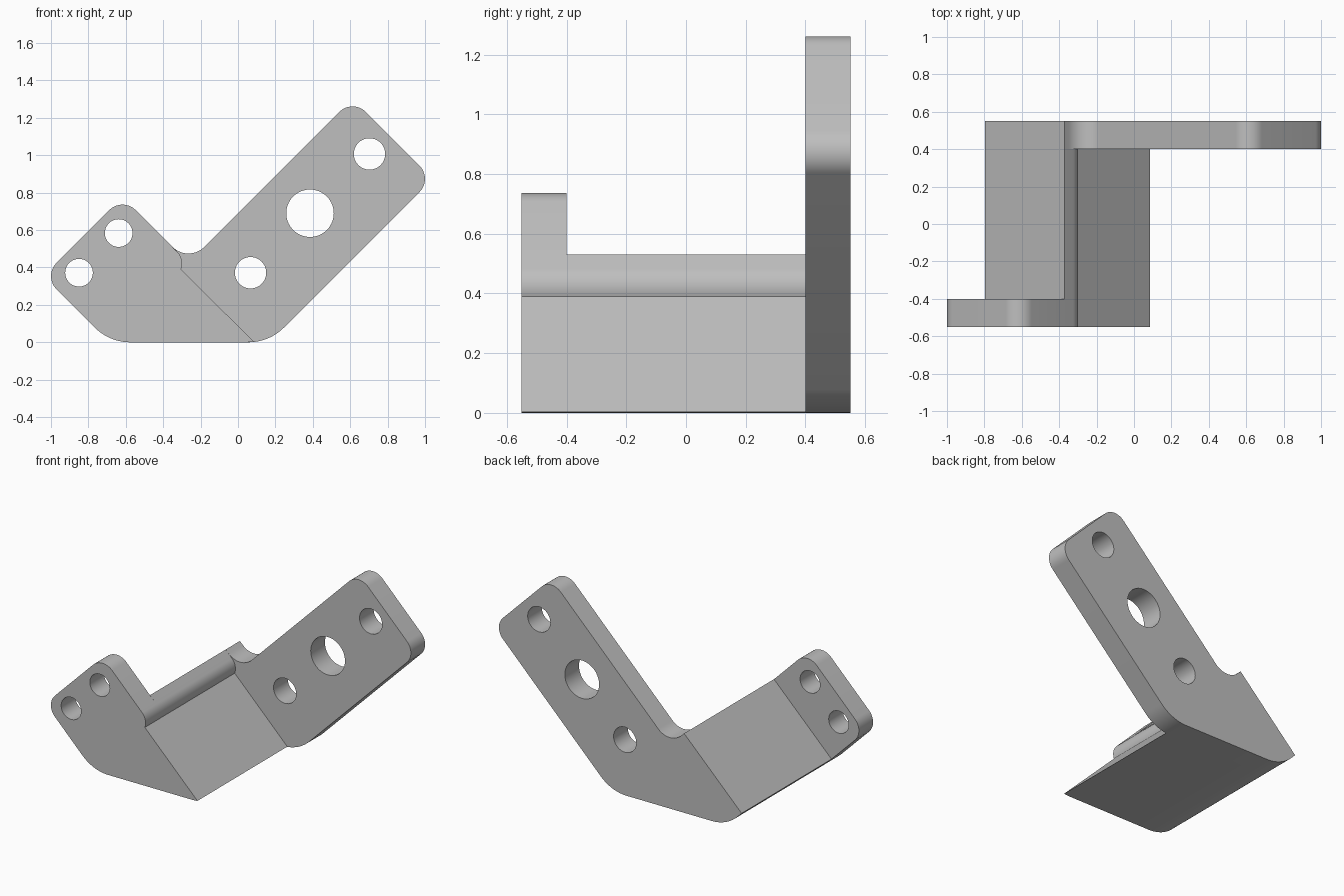
import bpy
import bmesh
from math import cos, sin, tan, pi, radians
from mathutils import Vector

cube = bpy.data.objects.get("Cube")
if cube:
    bpy.data.objects.remove(cube, do_unlink=True)

metal = bpy.data.materials.new("satin grey")
metal.use_nodes = True
grey = (0.52, 0.52, 0.52, 1)
metal.diffuse_color = grey
metal.node_tree.nodes["Principled BSDF"].inputs["Base Color"].default_value = grey


def circle(x, z, r, start=0, end=360, n=40):
    """Points on an arc; a full turn leaves out the repeated end point."""
    count = n if end - start == 360 else n + 1
    angles = [radians(start + (end - start) * i / n) for i in range(count)]
    return [Vector((x + r * cos(a), z + r * sin(a))) for a in angles]


def rounded(corners, n=14):
    """Outline from (x, z, radius) corners, each filleted with an arc."""
    points = []
    for i, (x, z, r) in enumerate(corners):
        p = Vector((x, z))
        if not r:
            points.append(p)
            continue
        to_prev = (Vector(corners[i - 1][:2]) - p).normalized()
        to_next = (Vector(corners[(i + 1) % len(corners)][:2]) - p).normalized()
        half = to_prev.angle(to_next) / 2
        centre = p + (to_prev + to_next).normalized() * r / sin(half)
        a = p + to_prev * r / tan(half) - centre
        b = p + to_next * r / tan(half) - centre
        sweep = pi - 2 * half
        for k in range(n + 1):
            t = k / n
            points.append(centre + (a * sin((1 - t) * sweep) + b * sin(t * sweep)) / sin(sweep))
    return points


def plate(name, outline, y0, y1, holes=()):
    """Fill an outline with holes and extrude it from y0 to y1."""
    bm = bmesh.new()
    edges = []
    for loop in [outline] + [circle(*h) for h in holes]:
        verts = [bm.verts.new((p.x, y0, p.y)) for p in loop]
        edges += [bm.edges.new((v, verts[i - 1])) for i, v in enumerate(verts)]
    bmesh.ops.triangle_fill(bm, use_beauty=True, edges=edges, normal=(0, -1, 0))
    new = bmesh.ops.extrude_face_region(bm, geom=bm.faces[:], use_keep_orig=True)["geom"]
    moved = [v for v in new if isinstance(v, bmesh.types.BMVert)]
    bmesh.ops.translate(bm, verts=moved, vec=(0, y1 - y0, 0))
    bmesh.ops.recalc_face_normals(bm, faces=bm.faces[:])
    mesh = bpy.data.meshes.new(name)
    bm.to_mesh(mesh)
    bm.free()
    mesh.materials.append(metal)
    obj = bpy.data.objects.new(name, mesh)
    bpy.context.collection.objects.link(obj)
    bpy.ops.object.select_all(action="DESELECT")
    obj.select_set(True)
    bpy.context.view_layer.objects.active = obj
    bpy.ops.object.shade_smooth_by_angle(angle=radians(30))


# Shared features: rounded lip of the bridge, its lower right end, bottom bend
lip = [(p.x, p.y, 0) for p in circle(-0.389, 0.421, 0.09, 45, -20, 12)]
toe = (0.085, 0.003, 0)
heel = (0.05, 0, 0)
bend = (-0.687, 0, 0.27)
ridge = [(-0.797, 0.11, 0), (-0.371, 0.531, 0)]

# Front tab with two small holes
plate("front_tab",
      rounded([(-1.041, 0.354, 0.1), (-0.6175, 0.7775, 0.1)] + lip + [toe, heel, bend]),
      -0.55, -0.4,
      [(-0.85, 0.372, 0.074), (-0.638, 0.584, 0.074)])

# Slanted bridge between the two flanges
plate("bridge", rounded(ridge + lip + [toe, heel, bend]), -0.4, 0.4)

# Long rear arm with one large and two small holes
plate("rear_arm",
      rounded(ridge + [(-0.265, 0.425, 0.12), (0.6125, 1.3025, 0.1),
                       (1.041, 0.874, 0.1), (0.167, 0, 0.27), bend]),
      0.4, 0.55,
      [(0.067, 0.372, 0.084), (0.385, 0.69, 0.127), (0.703, 1.007, 0.084)])
